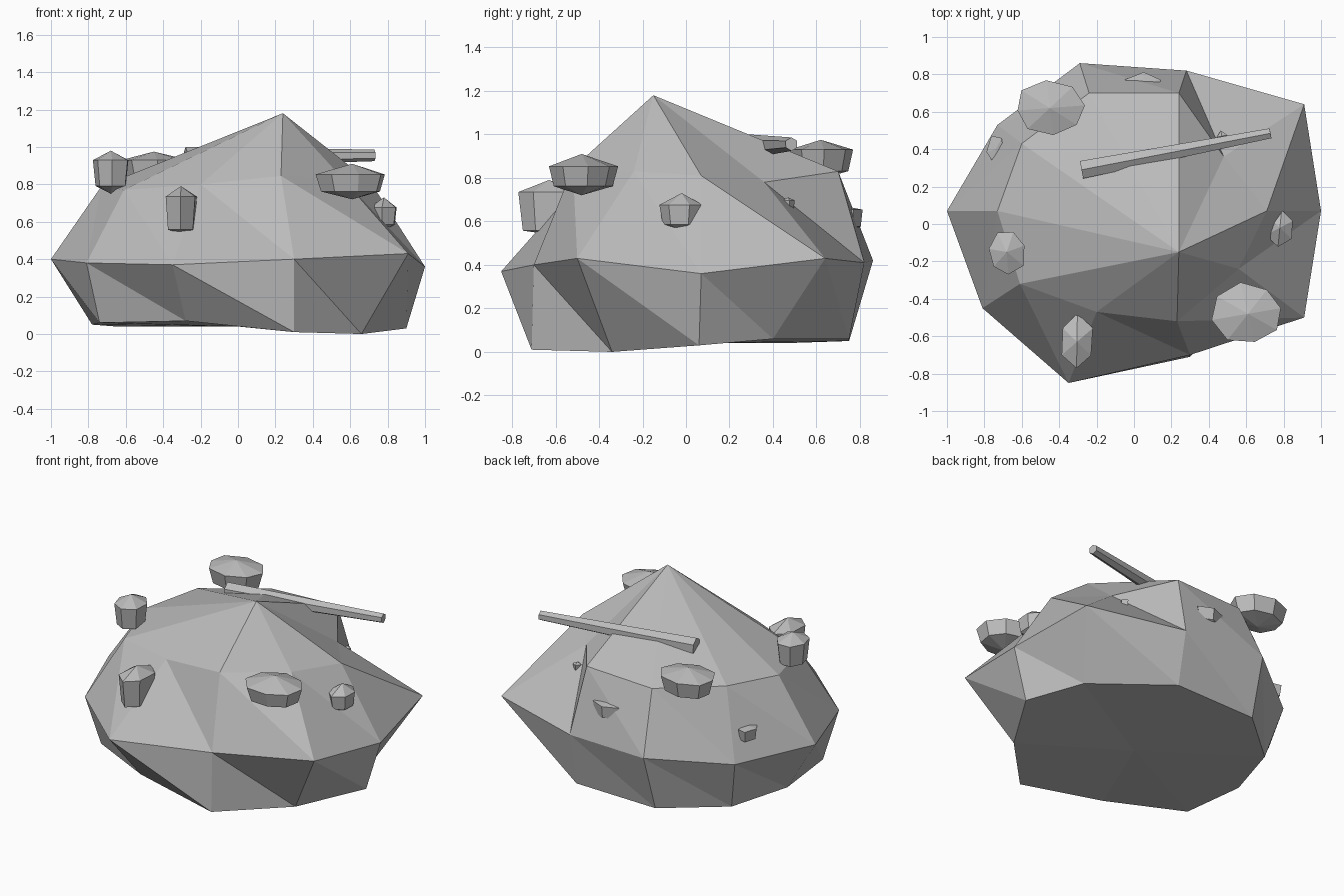
import bpy, bmesh, math, random
from mathutils import Vector

old = bpy.data.objects.get("Cube")
if old:
    bpy.data.objects.remove(old)

random.seed(4)
stone = bpy.data.materials.new("stone_grey")
stone.use_nodes = True
grey = (0.5, 0.5, 0.5, 1)
stone.diffuse_color = grey
stone.node_tree.nodes["Principled BSDF"].inputs["Base Color"].default_value = grey


def loft(name, bottom, rings, top):
    """Triangulated skin over stacked rings, closed by a fan at each end."""
    bm = bmesh.new()
    loops = [[bm.verts.new(p) for p in ring] for ring in rings]
    low, high = bm.verts.new(bottom), bm.verts.new(top)
    n = len(loops[0])
    for i in range(n):
        j = (i + 1) % n
        bm.faces.new((low, loops[0][j], loops[0][i]))
        bm.faces.new((high, loops[-1][i], loops[-1][j]))
        for k, (a, b) in enumerate(zip(loops, loops[1:])):
            if k % 2 == 0:
                bm.faces.new((a[i], a[j], b[i]))
                bm.faces.new((a[j], b[j], b[i]))
            else:
                bm.faces.new((a[i], a[j], b[i]))
                bm.faces.new((b[i], a[j], b[j]))
    # the foot band splits along the opposite diagonal
    bmesh.ops.recalc_face_normals(bm, faces=bm.faces)
    mesh = bpy.data.meshes.new(name)
    bm.to_mesh(mesh)
    bm.free()
    mesh.materials.append(stone)
    obj = bpy.data.objects.new(name, mesh)
    bpy.context.collection.objects.link(obj)
    return obj


# Main mound: three ten-sided rings and a pointed summit
foot = [(.90, .06, .03), (.73, .40, .06), (.28, .75, .06), (-.30, .75, .05), (-.65, .45, .04),
        (-.78, .05, .05), (-.74, -.38, .06), (-.28, -.62, .07), (.30, -.71, .01), (.66, -.34, 0)]
waist = [(1, .07, .36), (.91, .64, .43), (.28, .82, .41), (-.29, .86, .42), (-.73, .53, .37),
         (-1, .07, .40), (-.81, -.45, .38), (-.35, -.85, .37), (.30, -.70, .40), (.91, -.50, .43)]
shoulder = [(.71, .07, .81), (.48, .36, .78), (.24, .70, .83), (-.24, .70, .81), (-.60, .43, .82),
            (-.73, .07, .79), (-.61, -.32, .77), (-.20, -.47, .80), (.23, -.52, .845), (.56, -.24, .83)]
loft("rock_mound", (0, 0, .04), [foot, waist, shoulder], (.24, -.15, 1.18))


def boulder(name, centre, size, sides=7, turn=0.0, belly=.18, crown=.22):
    """Faceted stone: a short prism with a shallow point above and below."""
    c, s = Vector(centre), Vector(size) / 2
    rough = [random.uniform(.9, 1.05) for _ in range(sides)]

    def ring(height, scale):
        pts = []
        for i, r in enumerate(rough):
            a = turn + math.tau * i / sides
            pts.append(c + Vector((math.cos(a) * s.x * r * scale,
                                   math.sin(a) * s.y * r * scale, s.z * height)))
        return pts
    return loft(name, c - Vector((0, 0, s.z)),
                [ring(-1 + 2 * belly, .85), ring(1 - 2 * crown, 1)], c + Vector((0, 0, s.z)))


# Boulders resting on the slopes
boulder("left_boulder", (-.68, -.15, .865), (.21, .25, .23), 7, .3)
boulder("front_boulder", (-.305, -.63, .665), (.19, .30, .25), 6, .5, .07)
boulder("broad_boulder", (.61, -.48, .815), (.39, .33, .19), 8, .2, .22, .3)
boulder("back_boulder", (-.45, .62, .885), (.38, .29, .18), 8, .1, .2, .25)
boulder("side_boulder", (.78, -.02, .64), (.16, .20, .18), 6, .4, .2, .3)

# Small half-buried pebbles
boulder("back_pebble", (.05, .755, .61), (.21, .11, .11), 5, .3, .2, .1)
boulder("left_pebble", (-.74, .40, .53), (.10, .17, .10), 5, .8, .2, .1)
boulder("hollow_pebble", (.47, .47, .68), (.06, .06, .06), 4, .2)

# Tapered pole lying across the top
start, end = Vector((-.28, .29, .945)), Vector((.73, .485, .955))
axis = end - start
bpy.ops.mesh.primitive_cone_add(vertices=6, radius1=.055, radius2=.031, depth=axis.length,
                                location=(start + end) / 2)
pole = bpy.context.object
pole.name = "tapered_pole"
pole.rotation_euler = axis.to_track_quat("Z", "Y").to_euler()
pole.data.materials.append(stone)
